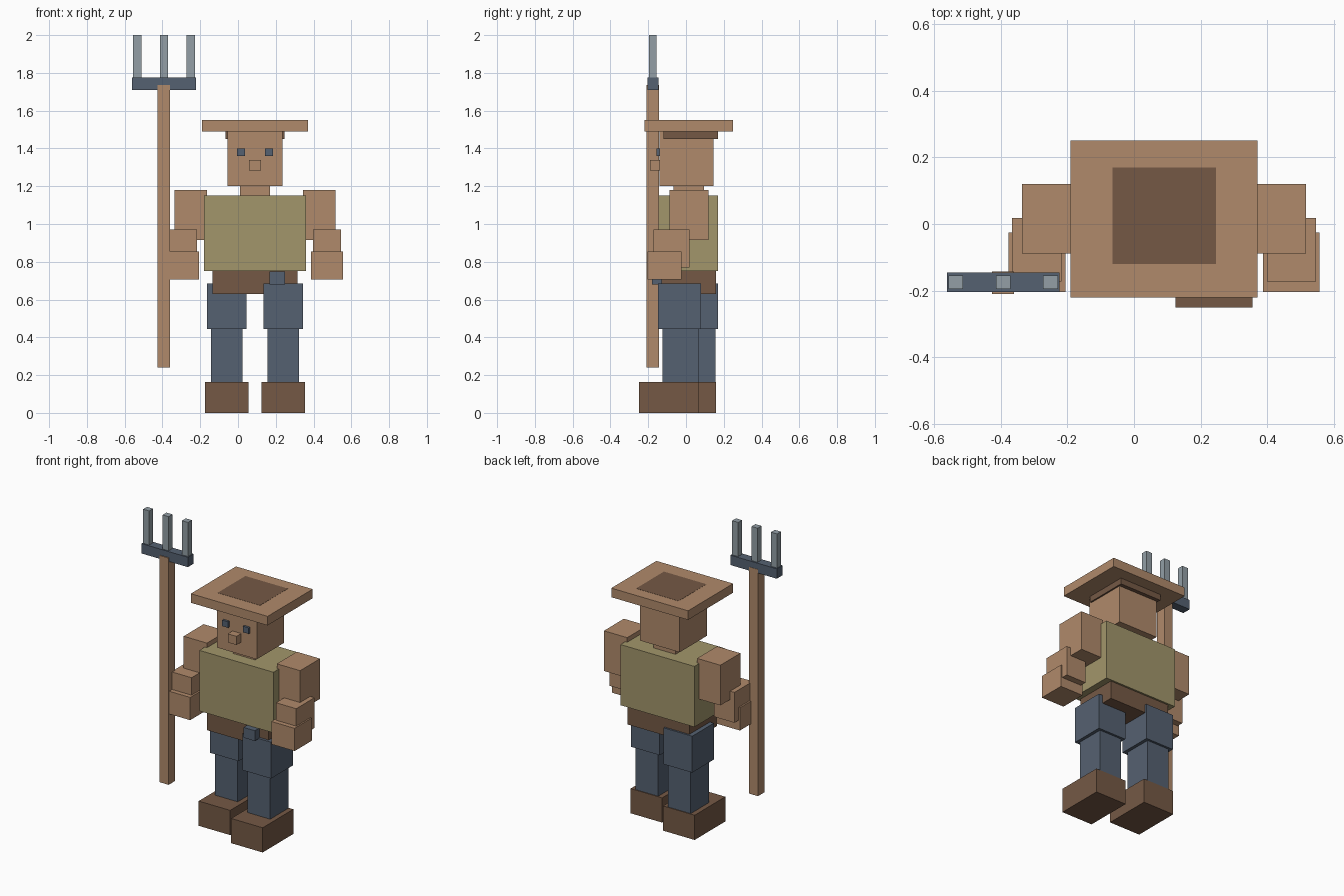
import bpy
import bmesh
from mathutils import Matrix, Vector

default_cube = bpy.data.objects.get("Cube")
if default_cube:
    bpy.data.objects.remove(default_cube, do_unlink=True)


def srgb_to_linear(channel):
    value = channel / 255
    return value / 12.92 if value <= 0.04045 else ((value + 0.055) / 1.055) ** 2.4


def make_material(name, *rgb):
    """Flat colour shown both in the viewport and in a render."""
    colour = [srgb_to_linear(channel) for channel in rgb] + [1.0]
    material = bpy.data.materials.new(name)
    material.use_nodes = True
    material.diffuse_color = colour
    shader = material.node_tree.nodes["Principled BSDF"]
    shader.inputs["Base Color"].default_value = colour
    return material


tan = make_material("tan", 176, 138, 107)
olive = make_material("olive", 162, 150, 107)
brown = make_material("dark brown", 117, 89, 69)
slate = make_material("slate blue", 85, 97, 113)
steel = make_material("pale steel", 147, 159, 166)


def block(name, material, x, y, z):
    """Box with x given as (centre, width), y and z as (low, high)."""
    centre = Vector((x[0], sum(y) / 2, sum(z) / 2))
    size = Vector((x[1], y[1] - y[0], z[1] - z[0]))
    mesh = bpy.data.meshes.new(name)
    bm = bmesh.new()
    bmesh.ops.create_cube(bm, size=1, matrix=Matrix.Diagonal(size.to_4d()))
    bm.to_mesh(mesh)
    bm.free()
    mesh.materials.append(material)
    part = bpy.data.objects.new(name, mesh)
    part.location = centre
    bpy.context.collection.objects.link(part)
    return part


body_x = 0.09

# Hat, with the crown showing just through the brim
block("hat_brim", tan, (body_x, 0.56), (-0.22, 0.25), (1.49, 1.55))
block("hat_crown", brown, (body_x, 0.31), (-0.12, 0.17), (1.45, 1.551))

# Head and face
block("head", tan, (body_x, 0.29), (-0.14, 0.145), (1.2, 1.495))
block("nose", tan, (body_x, 0.063), (-0.19, -0.135), (1.283, 1.34))
block("neck", tan, (body_x, 0.16), (-0.065, 0.095), (1.14, 1.21))

# Trunk
block("torso", olive, (body_x, 0.54), (-0.145, 0.17), (0.75, 1.15))
block("hips", brown, (body_x, 0.45), (-0.13, 0.158), (0.63, 0.76))
block("belt_buckle", slate, (0.208, 0.083), (-0.18, -0.12), (0.68, 0.748))

# Paired parts; the right leg stands further back than the left
for side, sign, step in (("left", 1, 0.0), ("right", -1, 0.09)):
    def paired(part, material, offset, width, y, z):
        block(f"{side}_{part}", material, (body_x + sign * offset, width), y, z)

    def leg(part, material, width, front, back, z):
        paired(part, material, 0.15, width, (front + step, back + step), z)

    paired("eye", slate, 0.075, 0.043, (-0.155, -0.13), (1.36, 1.4))
    paired("upper_arm", tan, 0.34, 0.17, (-0.088, 0.12), (0.915, 1.18))
    paired("forearm", tan, 0.382, 0.148, (-0.173, 0.018), (0.77, 0.97))
    paired("hand", tan, 0.381, 0.17, (-0.204, -0.025), (0.705, 0.855))
    leg("thigh", slate, 0.208, -0.147, 0.08, (0.445, 0.685))
    leg("shin", slate, 0.165, -0.125, 0.065, (0.15, 0.45))
    leg("foot", brown, 0.23, -0.25, 0.07, (0, 0.163))

# Pitchfork held at the right hand
fork_x = -0.392
block("fork_shaft", tan, (fork_x, 0.066), (-0.21, -0.143), (0.24, 1.735))
block("fork_crossbar", slate, (fork_x, 0.338), (-0.204, -0.145), (1.71, 1.775))
for name, offset in (("right", -0.142), ("middle", 0), ("left", 0.142)):
    block(f"{name}_tine", steel, (fork_x + offset, 0.044), (-0.195, -0.155), (1.77, 2))
